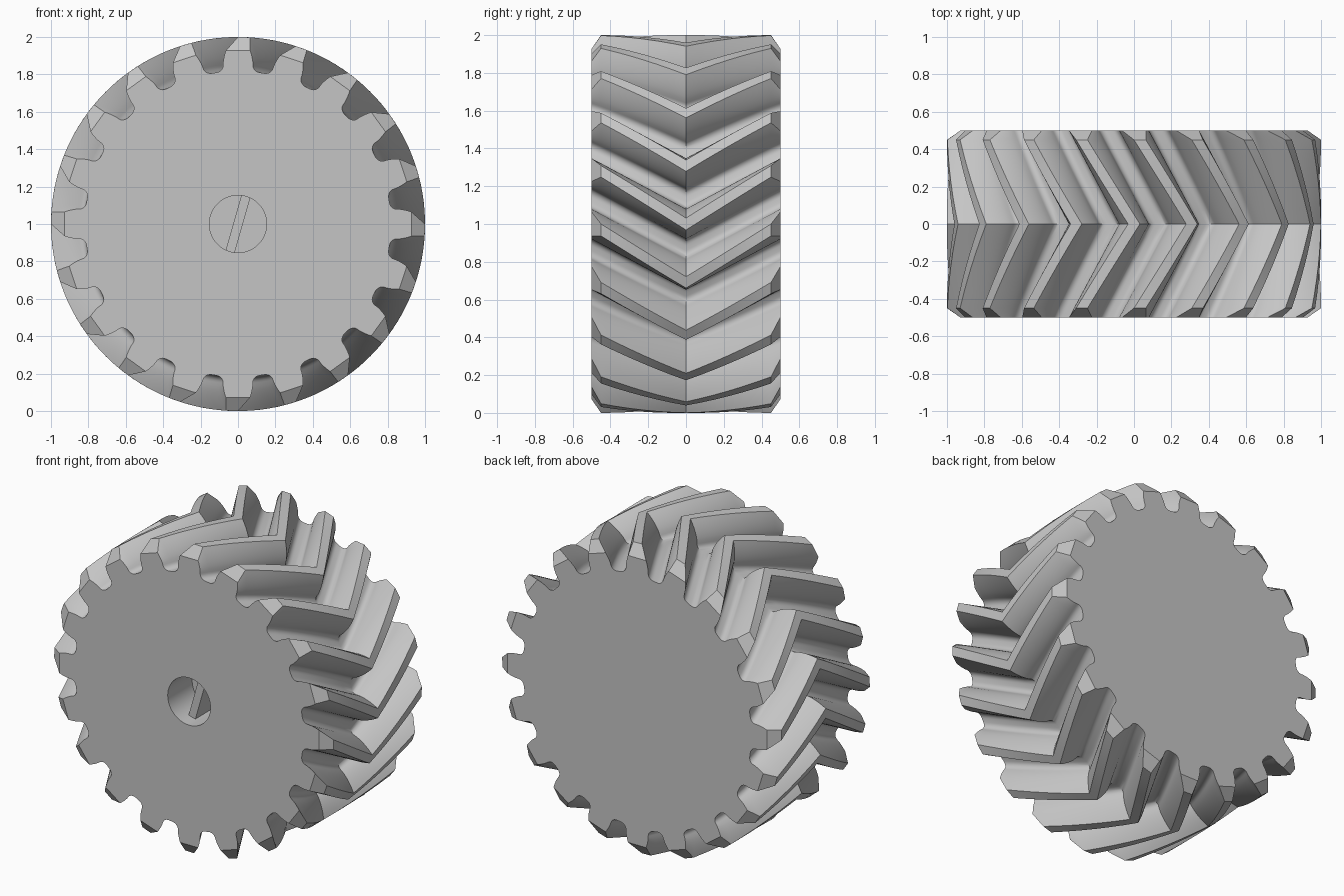
import bpy, bmesh
from math import pi, sin, cos, tan, acos, radians
from mathutils import Matrix

cube = bpy.data.objects.get("Cube")
if cube:
    bpy.data.objects.remove(cube, do_unlink=True)

TEETH = 20
PITCH = 2 * pi / TEETH
TIP_R, PITCH_R, ROOT_R = 1.0, 0.909, 0.818
BASE_R = PITCH_R * cos(radians(20))
HALF_W, CHAMFER_Y, CHAMFER_R = 0.5, 0.45, 0.93
HOLE_R, HOLE_DEPTH, RIB_DEPTH = 0.153, 0.25, 0.09

grey = bpy.data.materials.new("plain_grey")
grey.use_nodes = True
colour = (0.56, 0.56, 0.56, 1)
grey.diffuse_color = colour
grey.node_tree.nodes["Principled BSDF"].inputs["Base Color"].default_value = colour


def involute(r):
    a = acos(min(1, BASE_R / r))
    return tan(a) - a


def half_tooth(tip):
    """Radius and angle pairs from the tip edge down to the root."""
    def flank(r):
        return PITCH / 4 + involute(radians(20) and PITCH_R) - involute(r)
    pts = []
    for i in range(9):
        r = tip + (BASE_R - tip) * i / 8
        pts.append((r, flank(r)))
    # rounded root fillet
    start, drop = flank(BASE_R), BASE_R - ROOT_R
    sweep = (PITCH / 2 - start) * 0.75
    for i in range(1, 7):
        t = i / 6 * pi / 2
        pts.append((BASE_R - drop * sin(t), start + sweep * (1 - cos(t))))
    return pts


def make_ring(bm, y):
    """One gear outline at depth y, turned to follow the herringbone."""
    tip = TIP_R
    if abs(y) > CHAMFER_Y:
        tip = CHAMFER_R
    side = half_tooth(tip)
    outline = [(r, -a) for r, a in reversed(side)] + side
    twist = PITCH * (1 - abs(y) / HALF_W)
    ring = []
    for k in range(TEETH):
        for r, a in outline:
            t = k * PITCH + a + twist
            ring.append(bm.verts.new((r * sin(t), y, 1 + r * cos(t))))
    return ring


def circle(bm, y, n=48):
    return [bm.verts.new((HOLE_R * sin(2 * pi * i / n), y,
                          1 + HOLE_R * cos(2 * pi * i / n))) for i in range(n)]


def bridge(bm, a, b):
    n = len(a)
    for i in range(n):
        j = (i + 1) % n
        bm.faces.new((a[i], a[j], b[j], b[i]))


def finish(bm, name):
    bmesh.ops.recalc_face_normals(bm, faces=bm.faces[:])
    mesh = bpy.data.meshes.new(name)
    bm.to_mesh(mesh)
    bm.free()
    mesh.materials.append(grey)
    obj = bpy.data.objects.new(name, mesh)
    bpy.context.collection.objects.link(obj)
    return obj


# herringbone gear body with a blind hub hole in the front
bm = bmesh.new()
steps = [CHAMFER_Y * i / 6 for i in range(-6, 7)]
rings = [make_ring(bm, y) for y in [-HALF_W] + steps + [HALF_W]]
for a, b in zip(rings, rings[1:]):
    bridge(bm, a, b)
bm.faces.new(rings[-1])
rim, floor = circle(bm, -HALF_W), circle(bm, -HALF_W + HOLE_DEPTH)
bridge(bm, rim, floor)
bm.faces.new(floor)
border = []
for loop in (rings[0], rim):
    for i, v in enumerate(loop):
        border.append(bm.edges.get((v, loop[(i + 1) % len(loop)])))
bmesh.ops.triangle_fill(bm, use_beauty=True, use_dissolve=False, edges=border,
                        normal=(0, -1, 0))
gear = finish(bm, "gear_body")
bpy.ops.object.select_all(action="DESELECT")
gear.select_set(True)
bpy.context.view_layer.objects.active = gear
bpy.ops.object.shade_smooth_by_angle(angle=radians(30))

# drive rib set back inside the hub hole
bm = bmesh.new()
height = HOLE_DEPTH - RIB_DEPTH
place = (Matrix.Translation((0, -HALF_W + RIB_DEPTH + height / 2, 1))
         @ Matrix.Rotation(radians(16), 4, "Y")
         @ Matrix.Diagonal((0.05, height, 2 * HOLE_R, 1)))
bmesh.ops.create_cube(bm, size=1, matrix=place)
finish(bm, "drive_rib")
